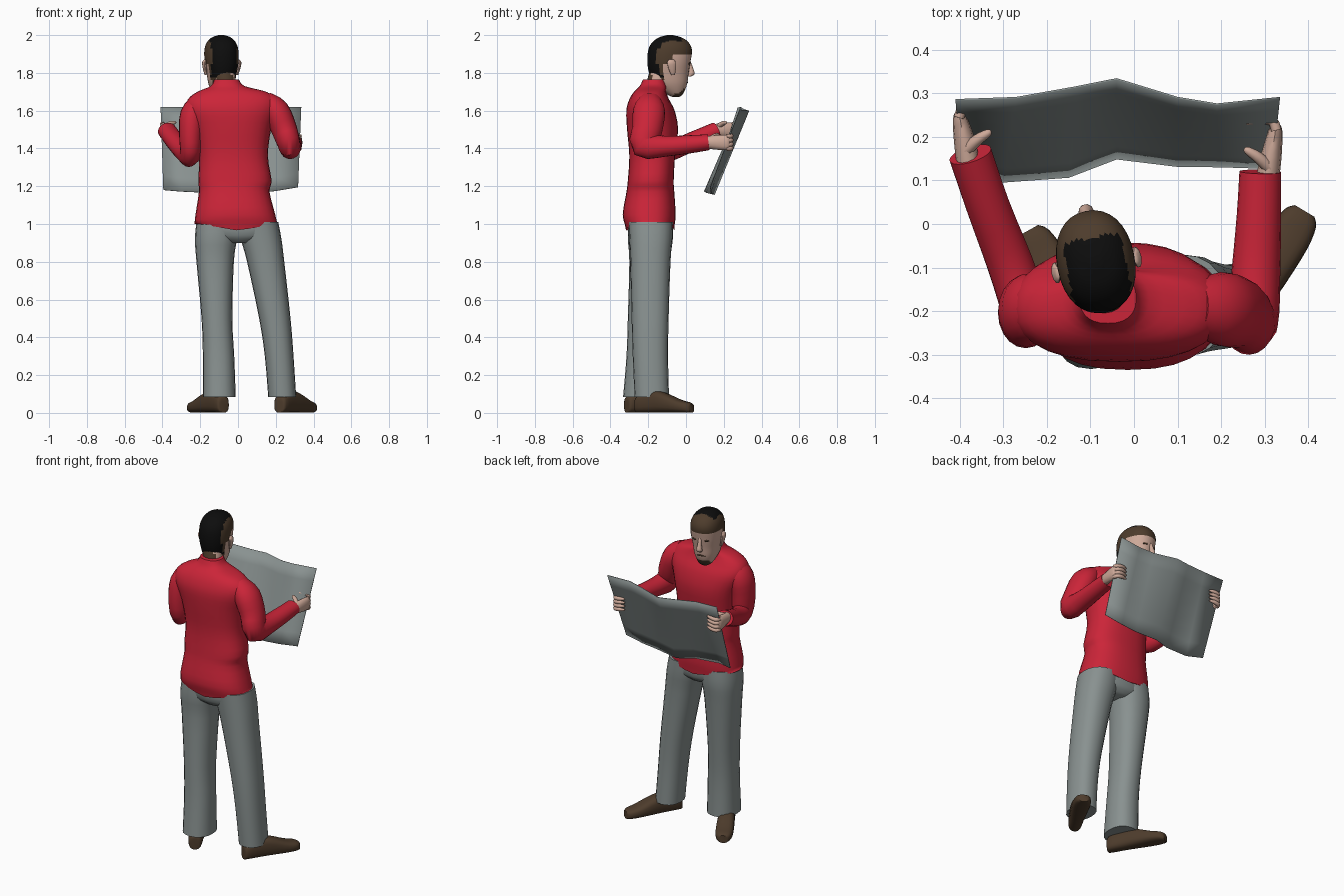
import bpy, bmesh, math
from mathutils import Vector, Matrix

X, Z = Vector((1, 0, 0)), Vector((0, 0, 1))


def material(name, rgb):
    m = bpy.data.materials.new(name)
    m.diffuse_color = (*rgb, 1)
    return m


RED = material("red sweater", (0.60, 0.018, 0.04))
GREY = material("grey cloth and paper", (0.25, 0.285, 0.28))
SKIN = material("skin", (0.62, 0.40, 0.32))
BROWN = material("dark brown", (0.075, 0.045, 0.025))
BLACK = material("black hair", (0.004, 0.004, 0.004))


def finish(name, bm, mats, rule=None, angle=50):
    bmesh.ops.recalc_face_normals(bm, faces=bm.faces)
    for f in bm.faces:
        if rule:
            f.material_index = rule(f.calc_center_median())
        f.smooth = True
    me = bpy.data.meshes.new(name)
    bm.to_mesh(me)
    bm.free()
    for m in mats:
        me.materials.append(m)
    ob = bpy.data.objects.new(name, me)
    bpy.context.collection.objects.link(ob)
    bpy.ops.object.select_all(action='DESELECT')
    ob.select_set(True)
    bpy.context.view_layer.objects.active = ob
    bpy.ops.object.shade_smooth_by_angle(angle=math.radians(angle))
    return ob


def refine(rows, k):
    """Smooth curve through the given rows, k steps per span."""
    out, n = [], len(rows)
    for i in range(n - 1):
        p = [rows[max(0, min(n - 1, i + j))] for j in (-1, 0, 1, 2)]
        for s in range(k):
            t = s / k
            out.append([0.5 * (2 * b + (c - a) * t + (2 * a - 5 * b + 4 * c - d) * t * t
                               + (3 * b - a - 3 * c + d) * t ** 3) for a, b, c, d in zip(*p)])
    return out + [list(rows[-1])]


def loft(name, rows, mats, axis=None, ref=X, n=20, power=2.0, k=3, rule=None):
    """Skin rings (x, y, z, half width, half depth) along a path."""
    rows = refine(rows, k)
    pts = [Vector(r[:3]) for r in rows]
    bm = bmesh.new()
    rings = []
    for i, r in enumerate(rows):
        t = axis or (pts[min(i + 1, len(pts) - 1)] - pts[max(i - 1, 0)])
        u = t.cross(ref).normalized()
        s = u.cross(t).normalized()
        ring = []
        for j in range(n):
            a = 2 * math.pi * j / n
            c, d = math.cos(a), math.sin(a)
            c = math.copysign(abs(c) ** (2 / power), c)
            d = math.copysign(abs(d) ** (2 / power), d)
            ring.append(bm.verts.new(pts[i] + s * max(r[3], .002) * c + u * max(r[4], .002) * d))
        rings.append(ring)
    for a, b in zip(rings, rings[1:]):
        for j in range(n):
            bm.faces.new((a[j], a[(j + 1) % n], b[(j + 1) % n], b[j]))
    bm.faces.new(rings[0])
    bm.faces.new(rings[-1])
    return finish(name, bm, mats, rule)


def box(z, x0, x1, y0, y1):
    """Horizontal ring from its extents."""
    return ((x0 + x1) / 2, (y0 + y1) / 2, z, (x1 - x0) / 2, (y1 - y0) / 2)


# Sweater body, hem dipping in the middle
torso = loft("sweater_body", [
    box(0.985, -.232, .212, -.318, -.062), box(1.05, -.225, .197, -.335, -.055),
    box(1.17, -.207, .167, -.315, -.062), box(1.23, -.210, .178, -.308, -.065),
    box(1.36, -.207, .158, -.300, -.058), box(1.50, -.235, .175, -.312, -.042),
    box(1.60, -.275, .205, -.316, -.060), box(1.66, -.265, .200, -.300, -.090),
    box(1.70, -.215, .150, -.275, -.105), box(1.73, -.145, .035, -.245, -.105),
    box(1.765, -.125, .005, -.228, -.112)], [RED], axis=Z, n=28, power=2.4)
for v in torso.data.vertices:
    if v.co.z < 0.99:
        v.co.z += 0.015 - 0.035 * max(0, 1 - abs(v.co.x) / 0.2)

# Sleeves
loft("right_sleeve", [
    (.140, -.190, 1.655, .05, .06), (.200, -.195, 1.600, .070, .085), (.245, -.205, 1.500, .068, .080),
    (.272, -.222, 1.418, .060, .072), (.280, -.110, 1.412, .056, .055), (.287, .020, 1.422, .051, .048),
    (.290, .120, 1.433, .048, .042)], [RED])
loft("left_sleeve", [
    (-.200, -.190, 1.650, .05, .06), (-.240, -.195, 1.580, .066, .082), (-.250, -.205, 1.470, .062, .080),
    (-.252, -.190, 1.372, .055, .070), (-.285, -.090, 1.385, .053, .054), (-.335, .040, 1.440, .050, .050),
    (-.376, .160, 1.495, .050, .045)], [RED])

# Trousers
loft("trouser_seat", [
    box(.90, -.06, .07, -.27, -.11), box(.94, -.19, .19, -.305, -.075),
    box(1.03, -.205, .19, -.31, -.075)], [GREY], axis=Z, power=2.4)
loft("left_trouser_leg", [
    box(1.01, -.220, .005, -.305, -.070), box(.92, -.228, -.005, -.308, -.070),
    box(.80, -.220, -.022, -.300, -.085), box(.50, -.193, -.030, -.308, -.115),
    box(.30, -.186, -.020, -.315, -.130), box(.085, -.186, -.012, -.333, -.130)],
    [GREY], axis=Z, power=2.3)
loft("right_trouser_leg", [
    box(1.01, .000, .213, -.305, -.070), box(.92, .015, .230, -.300, -.072),
    box(.80, .048, .245, -.295, -.082), box(.50, .112, .278, -.288, -.092),
    box(.30, .142, .294, -.282, -.095), box(.085, .160, .308, -.272, -.090)],
    [GREY], axis=Z, power=2.3)


# Shoes: stations of position along the foot, half width, height
def shoe(name, heel, toe):
    rows = []
    for t, w, h in ((0, .022, .06), (.04, .037, .09), (.3, .043, .115), (.5, .048, .105),
                    (.78, .050, .068), (.94, .042, .055), (1, .026, .045)):
        rows.append((heel[0] + (toe[0] - heel[0]) * t, heel[1] + (toe[1] - heel[1]) * t,
                     h / 2 + .002, w, h / 2))
    axis = Vector((toe[0] - heel[0], toe[1] - heel[1], 0))
    loft(name, rows, [BROWN], axis=axis, power=2.8)


shoe("left_shoe", (-.075, -.315), (-.243, -.015))
shoe("right_shoe", (.218, -.26), (.392, .030))


# Hands: palm, thumb in front of the sheet and four fingers wrapping behind it
def hand(side, s, x, y, z, sheet):
    loft(side + "_palm", [(x, y - .03, z, .027, .030), (x + s * .010, y + .03, z, .024, .038),
                          (x + s * .020, sheet, z, .016, .040), (x + s * .020, sheet + .014, z, .008, .03)],
         [SKIN], n=12)
    loft(side + "_thumb", [(x + s * .005, y + .005, z + .02, .015, .015),
                           (x - s * .020, y + .028, z + .034, .013, .013),
                           (x - s * .045, y + .044, z + .040, .009, .009),
                           (x - s * .052, y + .048, z + .041, .003, .003)], [SKIN], ref=Z, n=8)
    for i in range(4):
        h = z - .033 + .022 * i
        loft(f"{side}_finger_{i + 1}", [(x + s * .022, sheet, h, .011, .012),
                                        (x + s * .012, sheet + .022, h, .012, .012),
                                        (x - s * .020, sheet + .025, h + .004, .011, .011),
                                        (x - s * .048, sheet + .018, h + .006, .006, .006)],
             [SKIN], ref=Z, n=8)


hand("left", -1, -.380, .165, 1.497, .244)
hand("right", 1, .305, .125, 1.432, .215)

# Creased paper sheet: top edge and bottom edge (x, y, z)
top = [(-.41, .285, 1.62), (-.27, .290, 1.618), (-.13, .315, 1.605), (-.04, .333, 1.60),
       (.10, .290, 1.605), (.19, .275, 1.615), (.335, .290, 1.62)]
low = [(-.395, .130, 1.18), (-.30, .097, 1.172), (-.15, .108, 1.165), (-.04, .150, 1.155),
       (.10, .133, 1.165), (.20, .132, 1.175), (.318, .128, 1.195)]
bm = bmesh.new()
grid = [[bm.verts.new(Vector(a).lerp(Vector(b), r / 6)) for r in range(7)] for a, b in zip(top, low)]
for a, b in zip(grid, grid[1:]):
    for r in range(6):
        bm.faces.new((a[r], a[r + 1], b[r + 1], b[r]))
sheet = finish("paper_sheet", bm, [GREY])
mod = sheet.modifiers.new("thickness", 'SOLIDIFY')
mod.thickness, mod.offset = 0.004, 0


# Head: hair zones chosen by height and depth
CX = -.087


def head_zone(c):
    dx = abs(c.x - CX)
    if c.z > 1.77 and dx < .068 and (c.y < -.115 or (c.z > 1.965 and c.y < -.03)):
        return 2
    if c.z > 1.90 or (c.y < -.10 and c.z > 1.85) or (c.y < -.135 and c.z > 1.73):
        return 1
    if c.z < 1.715 and c.y > -.07 and dx < .04:
        return 1
    return 0


def hring(z, w, y0, y1):
    return box(z, CX - w, CX + w, y0, y1)


parts = [loft("head", [
    hring(1.672, .018, -.07, -.035), hring(1.69, .042, -.105, -.015), hring(1.74, .066, -.170, .006),
    hring(1.80, .078, -.196, .014), hring(1.86, .088, -.205, .024), hring(1.92, .088, -.200, .032),
    hring(1.96, .076, -.180, .015), hring(1.987, .050, -.145, -.022), hring(2.0, .015, -.10, -.07)],
    [SKIN, BROWN, BLACK], axis=Z, n=32, power=2.2, k=5, rule=head_zone)]
parts.append(loft("nose", [(CX, .015, 1.87, .009, .008), (CX, .026, 1.825, .012, .014),
                           (CX, .030, 1.795, .018, .018), (CX, .018, 1.78, .012, .010)],
                  [SKIN], axis=Z, n=10))
for s, side in ((-1, "left"), (1, "right")):
    parts.append(loft(side + "_ear", [(CX + s * .085, -.085, 1.79, .006, .010),
                                      (CX + s * .090, -.090, 1.82, .010, .020),
                                      (CX + s * .095, -.095, 1.855, .010, .024),
                                      (CX + s * .090, -.095, 1.872, .004, .012)], [SKIN], axis=Z, n=10))
    parts.append(loft(side + "_eye", [(CX + s * .022, .016, 1.848, .003, .003),
                                      (CX + s * .036, .013, 1.851, .006, .006),
                                      (CX + s * .050, .004, 1.848, .003, .003)], [BROWN], ref=Z, n=8))
parts.append(loft("mouth", [(CX - .026, .001, 1.748, .003, .003), (CX, .008, 1.752, .005, .005),
                            (CX + .026, .001, 1.748, .003, .003)], [BROWN], ref=Z, n=8))
pivot = Vector((CX, -.09, 0))
turn = Matrix.Translation(pivot) @ Matrix.Rotation(math.radians(11), 4, 'Z') @ Matrix.Translation(-pivot)
for ob in parts:
    ob.data.transform(turn)

# Neck
loft("neck", [(-.060, -.165, 1.68, .058, .055), (-.068, -.150, 1.76, .056, .056),
              (-.080, -.125, 1.84, .058, .058)], [SKIN, BROWN], axis=Z,
     rule=lambda c: 1 if c.y < -.185 and c.z > 1.75 else 0)
